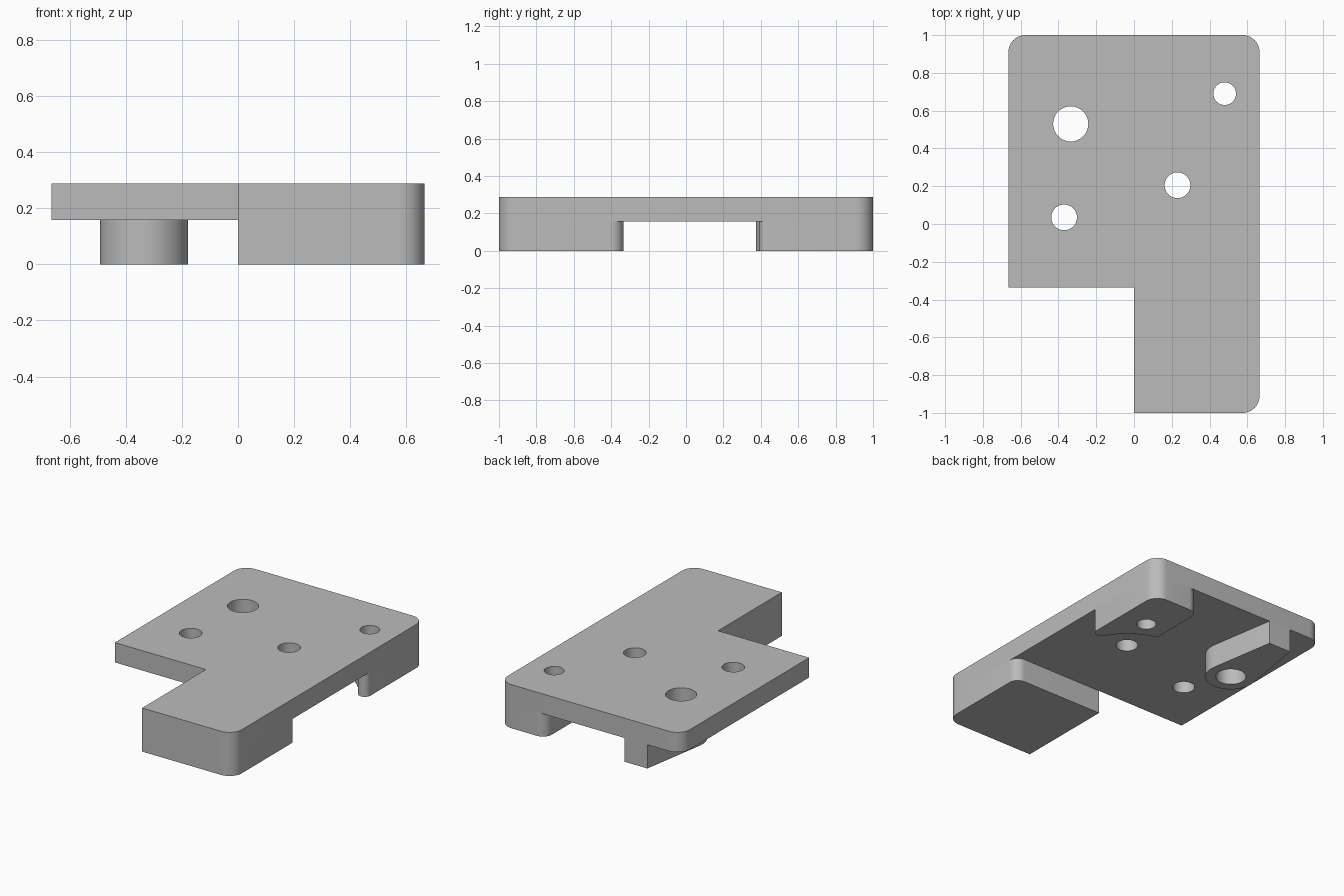
import bpy, bmesh
from math import pi, sin, cos, acos, atan2, sqrt, hypot
from mathutils import Vector

if "Cube" in bpy.data.objects:
    bpy.data.objects.remove(bpy.data.objects["Cube"])

W, BACK, STEP = 0.665, 1.0, -0.335      # half width, back edge, inner step
LOW, TOP = 0.157, 0.288                 # plate underside and top

grey = bpy.data.materials.new("plain grey")
grey.use_nodes = True
color = (0.5, 0.5, 0.5, 1)
grey.diffuse_color = color
grey.node_tree.nodes["Principled BSDF"].inputs["Base Color"].default_value = color


def arc(cx, cy, r, a, b, n=24):
    """Points on an arc from angle a to angle b."""
    return [(cx + r * cos(a + (b - a) * i / n), cy + r * sin(a + (b - a) * i / n))
            for i in range(n + 1)]


def rounded(corners, n=12):
    """Outline from (x, y, radius) corners; square corners get a fillet."""
    out = []
    for i, (x, y, r) in enumerate(corners):
        p = Vector((x, y))
        if r == 0:
            out.append((x, y))
            continue
        u = (Vector(corners[i - 1][:2]) - p).normalized() * r
        v = (Vector(corners[(i + 1) % len(corners)][:2]) - p).normalized() * r
        for k in range(n + 1):
            t = pi / 2 * k / n
            out.append(tuple(p + u + v - v * cos(t) - u * sin(t)))
    return out


def prism(name, outline, z0, z1):
    """Upright solid from a flat outline."""
    bm = bmesh.new()
    face = bm.faces.new([bm.verts.new((x, y, z0)) for x, y in outline])
    top = bmesh.ops.extrude_face_region(bm, geom=[face])["geom"]
    moved = [g for g in top if isinstance(g, bmesh.types.BMVert)]
    bmesh.ops.translate(bm, verts=moved, vec=(0, 0, z1 - z0))
    bmesh.ops.recalc_face_normals(bm, faces=bm.faces)
    mesh = bpy.data.meshes.new(name)
    bm.to_mesh(mesh)
    bm.free()
    mesh.materials.append(grey)
    obj = bpy.data.objects.new(name, mesh)
    bpy.context.collection.objects.link(obj)
    return obj


def drill(obj, holes):
    """Cut round through holes."""
    bpy.context.view_layer.objects.active = obj
    for x, y, r in holes:
        cutter = prism("hole_cutter", arc(x, y, r, 0, 2 * pi, 48)[:-1], -0.2, 0.6)
        cutter.hide_render = True
        mod = obj.modifiers.new("hole", "BOOLEAN")
        mod.operation, mod.solver, mod.object = "DIFFERENCE", "EXACT", cutter
        bpy.ops.object.modifier_apply(modifier=mod.name)
        bpy.data.objects.remove(cutter)


boss_hole = (-0.335, 0.53, 0.093)
corner_hole = (0.48, 0.69, 0.06)
middle_hole = (0.23, 0.205, 0.068)
side_hole = (-0.37, 0.035, 0.068)

# L-shaped top plate
plate = prism("top_plate", rounded([
    (0, -BACK, 0), (W, -BACK, 0.09), (W, BACK, 0.09),
    (-W, BACK, 0.09), (-W, STEP, 0), (0, STEP, 0)]), LOW, TOP)
drill(plate, [boss_hole, corner_hole, middle_hole, side_hole])

# Foot under the front arm
front = prism("front_foot", rounded([
    (0, -BACK, 0), (W, -BACK, 0.09), (W, STEP, 0.065), (0, STEP, 0)]), 0, LOW)

# Back corner foot, relieved by a wide arc around the middle hole
mx, my, _ = middle_hole
relief, tip, inner = 0.415, 0.04, 0.325
tx = W - tip
ty = my + sqrt((relief + tip) ** 2 - (tx - mx) ** 2)
a_tip = atan2(ty - my, tx - mx)
curve = arc(mx, my, relief, acos((inner - mx) / relief), a_tip)
curve += arc(tx, ty, tip, a_tip + pi, 2 * pi, 14)[1:]
corner = prism("corner_foot", rounded(
    [(W, BACK, 0.09), (inner, BACK, 0.065)] + [(x, y, 0) for x, y in curve]), 0, LOW)
drill(corner, [corner_hole])

# Round boss with a tapered rib running to the back edge
bx, by, _ = boss_hole
r, half = 0.157, 0.083
tangent = atan2(BACK - by, half) - acos(r / hypot(half, BACK - by))
outline = arc(bx, by, r, -pi - tangent, tangent, 40)
outline += [(bx + half, BACK), (bx - half, BACK)]
boss = prism("boss_and_rib", outline, 0, LOW)
drill(boss, [boss_hole])

# Smooth the rounded walls, keep the edges crisp
bpy.ops.object.select_all(action="DESELECT")
for obj in (plate, front, corner, boss):
    obj.select_set(True)
bpy.context.view_layer.objects.active = plate
bpy.ops.object.shade_smooth_by_angle()
